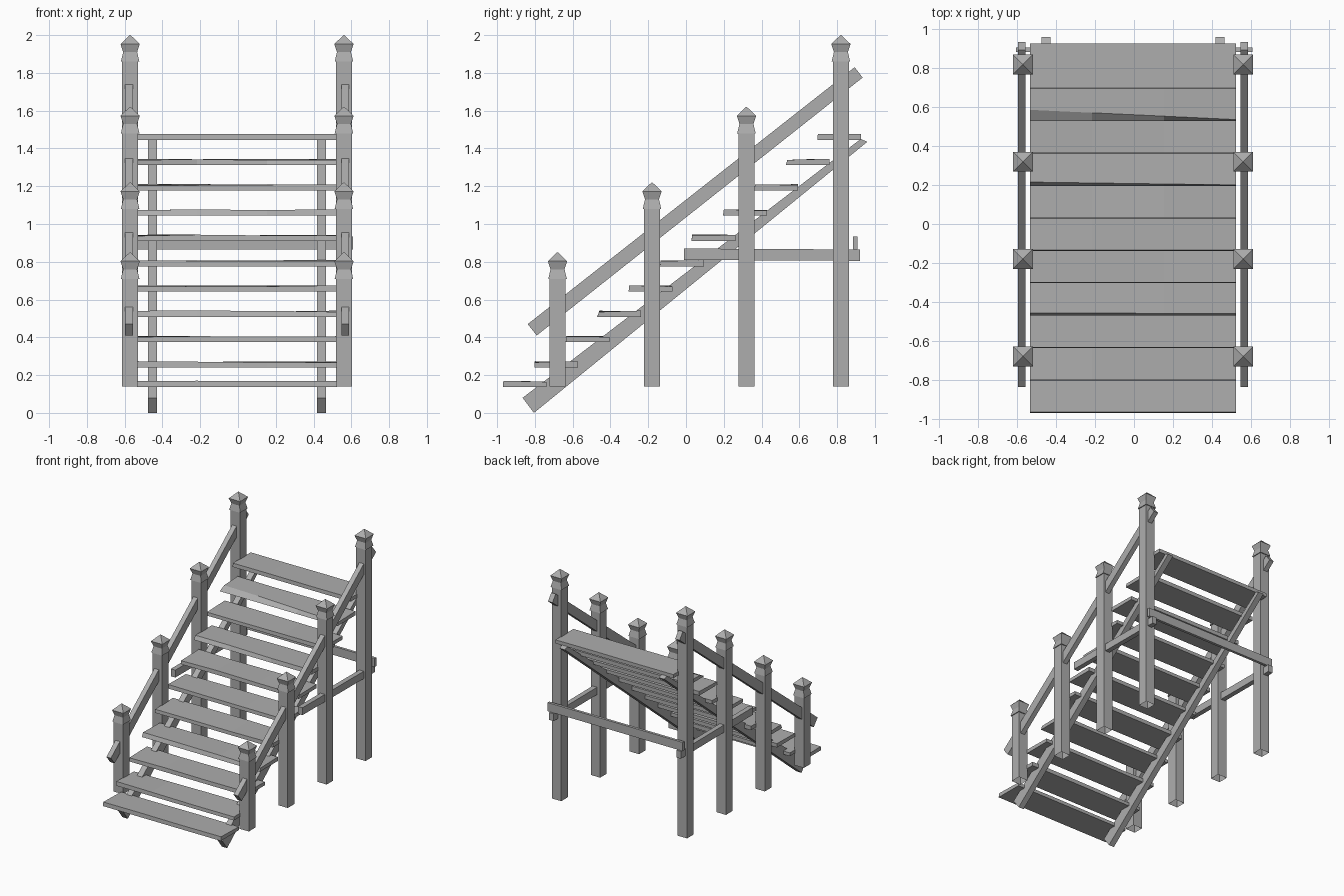
import bpy, bmesh, random
from mathutils import Vector

random.seed(4)
if "Cube" in bpy.data.objects:
    bpy.data.objects.remove(bpy.data.objects["Cube"])

# One weathered grey for all the timber
timber = bpy.data.materials.new("timber_grey")
timber.use_nodes = True
grey = (0.42, 0.42, 0.42, 1)
timber.diffuse_color = grey
timber.node_tree.nodes["Principled BSDF"].inputs["Base Color"].default_value = grey

SIDES = (("right", -1), ("left", 1))
MID = -0.005  # centre line of the stair


def loft(name, rings, cap_start=True, cap_end=True):
    """Skin a list of rings of points into one flat-shaded object."""
    bm = bmesh.new()
    loops = [[bm.verts.new(p) for p in ring] for ring in rings]
    n = len(loops[0])
    for a, b in zip(loops, loops[1:]):
        for i in range(n):
            j = (i + 1) % n
            bm.faces.new((a[i], a[j], b[j], b[i]))
    if cap_start:
        bm.faces.new(loops[0][::-1])
    if cap_end:
        bm.faces.new(loops[-1])
    bmesh.ops.remove_doubles(bm, verts=bm.verts, dist=0.0001)
    bmesh.ops.recalc_face_normals(bm, faces=bm.faces)
    mesh = bpy.data.meshes.new(name)
    bm.to_mesh(mesh)
    bm.free()
    mesh.materials.append(timber)
    obj = bpy.data.objects.new(name, mesh)
    bpy.context.collection.objects.link(obj)
    return obj


def board(name, x0, x1, outline):
    """Extrude a side outline of (y, z) points across x."""
    return loft(name, [[Vector((x, y, z)) for y, z in outline] for x in (x0, x1)])


def post(name, x, y, top):
    """Square post with a pinched neck and a pyramid cap."""
    profile = [(0.042, 0.14), (0.042, top - 0.14), (0.049, top - 0.14),
               (0.037, top - 0.09), (0.051, top - 0.047), (0.002, top)]
    corners = ((-1, -1), (1, -1), (1, 1), (-1, 1))
    rings = [[Vector((x + r * i, y + r * j, z)) for i, j in corners]
             for r, z in profile]
    loft(name, rings, cap_start=False)


def tread(name, y, z, chamfer_right, chamfer_left):
    """Slightly uneven plank with a worn top front edge."""
    rings = []
    for t in (0, 0.3, 0.65, 1):
        x = -0.535 + 1.06 * t
        c = chamfer_right + (chamfer_left - chamfer_right) * t
        dz = random.uniform(-0.004, 0.004)
        rings.append([Vector((x, y, z)), Vector((x, y + 0.232, z)),
                      Vector((x, y + 0.232, z + 0.03 + dz)),
                      Vector((x, y + c, z + 0.03 - dz))])
    loft(name, rings)


# Newel posts
for side, s in SIDES:
    for i, top in enumerate((0.85, 1.22, 1.62, 2.0)):
        post(f"{side}_post_{i + 1}", MID + s * 0.566, -0.68 + 0.5 * i, top)

# Handrails, stringers and side braces
rail = [(-0.79, 0.41), (0.935, 1.775), (0.893, 1.83), (-0.838, 0.47)]
stringer = [(-0.805, 0.0), (0.96, 1.435), (0.925, 1.45), (-0.865, 0.08)]
brace = [(-0.01, 0.81), (0.92, 0.805), (0.92, 0.865), (-0.01, 0.87)]
for side, s in SIDES:
    for part, outline, offset, half in (("handrail", rail, 0.572, 0.02),
                                        ("stringer", stringer, 0.447, 0.024),
                                        ("side_brace", brace, 0.572, 0.02)):
        x = MID + s * offset
        board(f"{side}_{part}", x - half, x + half, outline)

# Rear cross brace
board("rear_cross_brace", -0.605, 0.61,
      [(0.885, 0.865), (0.907, 0.865), (0.907, 0.935), (0.885, 0.935)])

# Treads, a few with a more worn front edge
worn = {3: (0.014, 0.01), 7: (0.02, 0.005), 9: (0.058, 0.008)}
for i in range(11):
    z = 0.137 if i == 0 else 0.24 + 0.134 * (i - 1)
    tread(f"tread_{i + 1}", -0.97 + 0.1665 * i, z, *worn.get(i, (0.003, 0.003)))
